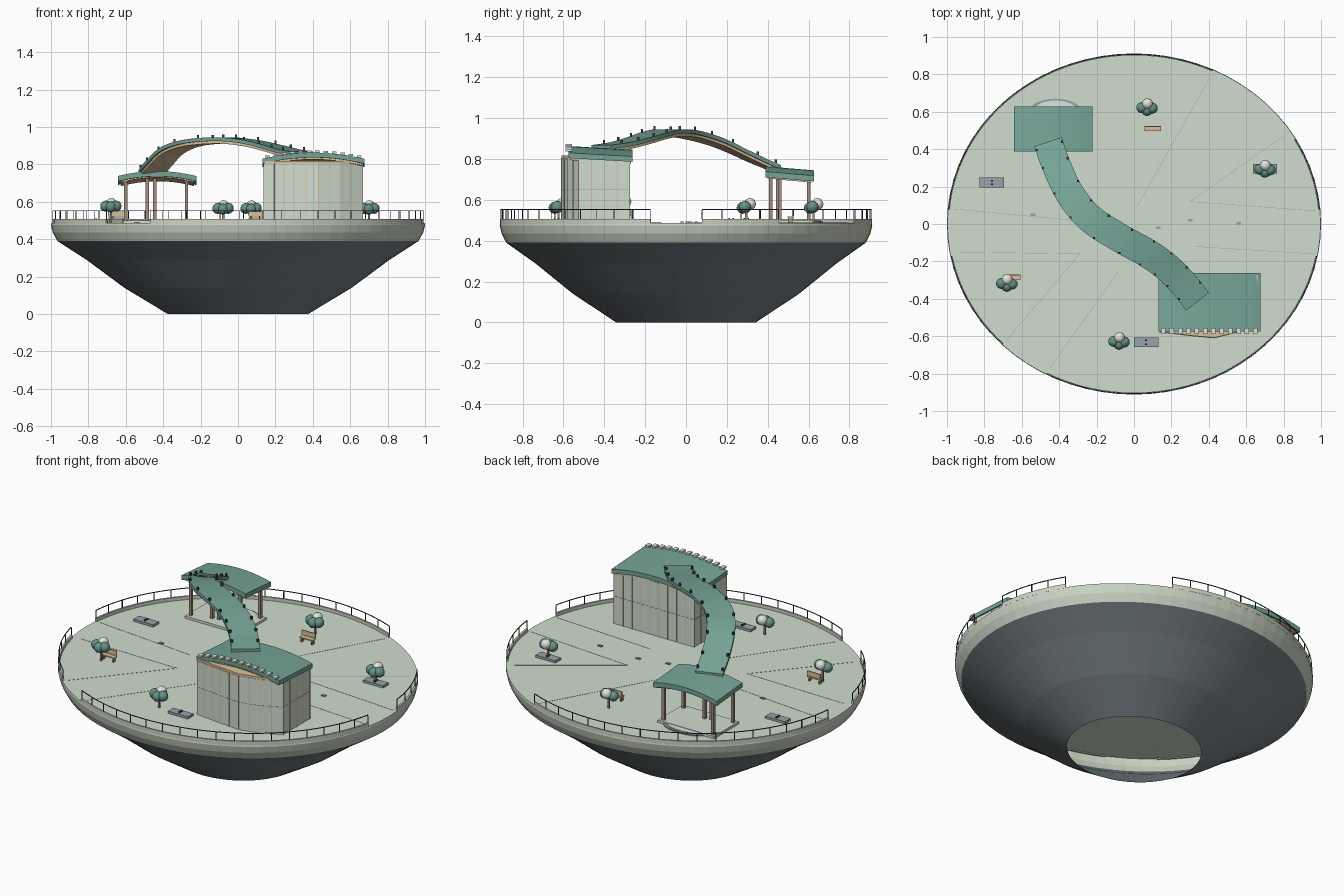
import bpy, bmesh, math
from mathutils import Vector

if "Cube" in bpy.data.objects:
    bpy.data.objects.remove(bpy.data.objects["Cube"])

RY = 0.912     # depth to width ratio of the plan ellipse
DECK = 0.487   # walking level


def colour(name, r, g, b):
    m = bpy.data.materials.new(name)
    m.diffuse_color = (r, g, b, 1)
    m.use_nodes = True
    m.node_tree.nodes["Principled BSDF"].inputs["Base Color"].default_value = m.diffuse_color
    return m


RIM = colour("rim stone", 0.6, 0.66, 0.55)
PALE = colour("pale sage", 0.64, 0.72, 0.62)
HULL = colour("dark hull", 0.19, 0.225, 0.245)
GREEN = colour("roof green", 0.18, 0.37, 0.31)
TAN = colour("light wood", 0.72, 0.53, 0.32)
BROWN = colour("post brown", 0.36, 0.27, 0.19)
SLATE = colour("slate", 0.3, 0.37, 0.4)
DARK = colour("dark metal", 0.045, 0.058, 0.06)
LEAF = colour("leaf green", 0.13, 0.28, 0.24)
WHITE = colour("off white", 0.74, 0.77, 0.7)


def finish(bm, name, *mats, smooth=False, recalc=True):
    if recalc:
        bmesh.ops.recalc_face_normals(bm, faces=bm.faces[:])
    me = bpy.data.meshes.new(name)
    bm.to_mesh(me)
    bm.free()
    for m in mats:
        me.materials.append(m)
    for p in me.polygons:
        p.use_smooth = smooth
    ob = bpy.data.objects.new(name, me)
    bpy.context.collection.objects.link(ob)
    return ob


def add_box(bm, c, s, rot=0.0):
    ca, sa = math.cos(rot), math.sin(rot)
    for v in bmesh.ops.create_cube(bm, size=1)["verts"]:
        x, y, z = v.co.x * s[0], v.co.y * s[1], v.co.z * s[2]
        v.co = (c[0] + x * ca - y * sa, c[1] + x * sa + y * ca, c[2] + z)


def boxes(name, mat, items):
    bm = bmesh.new()
    for it in items:
        add_box(bm, *it)
    return finish(bm, name, mat)


def loft(name, mat, rings, caps=True):
    """Skin a row of closed point rings."""
    bm = bmesh.new()
    rows = [[bm.verts.new(p) for p in r] for r in rings]
    n = len(rows[0])
    for a, b in zip(rows, rows[1:]):
        for i in range(n):
            j = (i + 1) % n
            bm.faces.new((a[i], a[j], b[j], b[i]))
    if caps:
        bm.faces.new(rows[0])
        bm.faces.new(rows[-1])
    return finish(bm, name, mat)


def oval(r, z, n=72, c=(0, 0), ry=None):
    ry = r * RY if ry is None else ry
    return [(c[0] + r * math.cos(math.tau * i / n), c[1] + ry * math.sin(math.tau * i / n), z) for i in range(n)]


def prism(name, mat, pts, z0, z1):
    return loft(name, mat, [[(x, y, z0) for x, y in pts], [(x, y, z1) for x, y in pts]])


def around(deg, r=1.0):
    a = math.radians(deg)
    return r * math.cos(a), r * RY * math.sin(a)


# Open bowl, pale rim and deck
loft("hull", HULL, [oval(r, z) for r, z in ((0.375, 0), (0.607, 0.14), (0.81, 0.29), (0.965, 0.39))], caps=False)
loft("rim", RIM, [oval(r, z) for r, z in ((0.965, 0.39), (0.99, 0.435), (1, 0.475), (0.998, DECK))], caps=False)
bm = bmesh.new()
bm.faces.new([bm.verts.new(p) for p in oval(0.998, DECK)])
finish(bm, "deck", PALE, recalc=False)

# Curb and thin railing on each arc between the entrances
posts = []
for a0, a1 in ((5, 30), (65, 175), (191, 225), (242, 349)):
    n = max(2, round((a1 - a0) / 3))
    angs = [a0 + (a1 - a0) * i / n for i in range(n + 1)]
    loft("curb", RIM, [[(*around(a, r), z) for r, z in
         ((0.988, DECK - 0.005), (0.999, DECK - 0.005), (0.999, 0.507), (0.988, 0.507))] for a in angs])
    loft("top_rail", DARK, [[(*around(a, r), z) for r, z in
         ((0.992, 0.551), (0.996, 0.551), (0.996, 0.555), (0.992, 0.555))] for a in angs])
    m = max(2, round((a1 - a0) / 6))
    for i in range(m + 1):
        posts.append(((*around(a0 + (a1 - a0) * i / m, 0.994), 0.528), (0.004, 0.004, 0.045)))
boxes("rail_posts", DARK, posts)


# Paving seams and small floor plates
def bar(p, q, w, z, h):
    d = Vector(q) - Vector(p)
    return ((p[0] + q[0]) / 2, (p[1] + q[1]) / 2, z), (d.length, w, h), math.atan2(d.y, d.x)


seams = [((-0.96, 0.08), (-0.33, 0.02)), ((-0.93, -0.15), (-0.29, -0.16)), ((-0.68, -0.62), (-0.29, -0.16)),
         ((-0.45, -0.77), (-0.08, -0.25)), ((0.41, 0.79), (0.02, 0.1)), ((0.8, 0.47), (0.3, 0.12)),
         ((0.97, 0.07), (0.3, 0.12)), ((0.96, -0.16), (0.32, -0.12))]
boxes("paving_seams", SLATE, [bar(p, q, 0.002, DECK + 0.0005, 0.001) for p, q in seams])
boxes("floor_plates", SLATE, [((x, y, DECK + 0.003), (0.025, 0.014, 0.006))
      for x, y in ((-0.54, 0.05), (0.13, -0.02), (0.3, 0.02), (0.56, 0.005))])


# Arched roof slab: crest along x, slight tilt along y
def arched_roof(name, mat, x0, x1, y0, y1, edge, rise, tilt, thick):
    rings = []
    for i in range(17):
        t = i / 16
        x, z = x0 + (x1 - x0) * t, edge + rise * (1 - (2 * t - 1) ** 2)
        rings.append([(x, y0, z - thick), (x, y1, z - tilt - thick), (x, y1, z - tilt), (x, y0, z)])
    return loft(name, mat, rings)


# Building with a gently bowed front
plan = [(0.138, -0.578), (0.3, -0.598), (0.43, -0.61), (0.55, -0.58), (0.665, -0.525), (0.665, -0.275), (0.138, -0.275)]
prism("building_walls", PALE, plan, DECK, 0.805)
prism("building_trim", TAN, [(0.4 + (x - 0.4) * 0.99, -0.43 + (y + 0.43) * 0.99) for x, y in plan], 0.805, 0.818)
mull, cross = [], []
for p, q in zip(plan, plan[1:] + plan[:1]):
    n = max(2, round((Vector(q) - Vector(p)).length / 0.06))
    rot = math.atan2(q[1] - p[1], q[0] - p[0])
    for i in range(n):
        t = i / n
        mull.append(((p[0] + (q[0] - p[0]) * t, p[1] + (q[1] - p[1]) * t, 0.645), (0.004, 0.004, 0.32), rot))
    cross.append(bar(p, q, 0.002, 0.65, 0.002))
boxes("wall_mullions", TAN, mull)
boxes("wall_cross_seam", SLATE, cross)
arched_roof("building_soffit", TAN, 0.14, 0.66, -0.565, -0.27, 0.806, 0.033, 0.018, 0.012)
arched_roof("building_roof", GREEN, 0.13, 0.675, -0.575, -0.262, 0.83, 0.033, 0.018, 0.026)
teeth = []
for i in range(12):
    t = (i + 0.6) / 12.2
    teeth.append(((0.13 + 0.545 * t, -0.573, 0.836 + 0.033 * (1 - (2 * t - 1) ** 2)), (0.024, 0.032, 0.01)))
boxes("roof_battens", WHITE, teeth)

# Open pavilion
boxes("pavilion_base", PALE, [((-0.435, 0.505, DECK + 0.007), (0.37, 0.235, 0.015))])
for nm, mat, r, z in (("step_lower", SLATE, 0.14, 0.006), ("step_upper", WHITE, 0.12, 0.012)):
    prism(nm, mat, [p[:2] for p in oval(r, 0, 32, (-0.42, 0.6), r * 0.5)], DECK, DECK + z)
spots = [(x, y) for x in (-0.6, -0.275) for y in (0.415, 0.6)] + [(-0.485, 0.45), (-0.445, 0.46)]
boxes("pavilion_posts", BROWN, [((x, y, 0.605), (0.017, 0.017, 0.24)) for x, y in spots])
arched_roof("pavilion_soffit", TAN, -0.625, -0.235, 0.4, 0.615, 0.712, 0.026, 0.02, 0.008)
arched_roof("pavilion_roof", GREEN, -0.642, -0.223, 0.388, 0.627, 0.738, 0.026, 0.02, 0.028)

# Arching S-shaped ribbon between the two roofs
keys = [Vector(p) for p in ((-0.46, 0.44, 0.77), (-0.42, 0.325, 0.82), (-0.345, 0.165, 0.893), (-0.235, 0.03, 0.933),
        (-0.075, -0.075, 0.945), (0.07, -0.155, 0.93), (0.175, -0.23, 0.906), (0.265, -0.32, 0.882), (0.34, -0.415, 0.868))]
ext = [2 * keys[0] - keys[1]] + keys + [2 * keys[-1] - keys[-2]]
path = []
for i in range(1, len(ext) - 2):
    a, b, c, d = ext[i - 1:i + 3]
    for k in range(5):
        t = k / 5
        path.append(0.5 * (2 * b + (c - a) * t + (2 * a - 5 * b + 4 * c - d) * t * t + (3 * b - a - 3 * c + d) * t ** 3))
path.append(keys[-1])
sides = []
for i in range(len(path)):
    d = path[min(i + 1, len(path) - 1)] - path[max(i - 1, 0)]
    sides.append(Vector((-d.y, d.x, 0)).normalized())


def ribbon(name, mat, half, top, bottom):
    up = Vector((0, 0, 1))
    loft(name, mat, [[p - s * half + up * bottom, p + s * half + up * bottom, p + s * half + up * top,
         p - s * half + up * top] for p, s in zip(path, sides)])


ribbon("ribbon_top", GREEN, 0.077, 0.0, -0.02)
ribbon("ribbon_soffit", TAN, 0.066, -0.02, -0.034)
studs = []
for i in range(1, len(path) - 1, 4):
    for s in (-1, 1):
        p = path[i] + sides[i] * 0.071 * s
        studs.append(((p.x, p.y, p.z + 0.008), (0.011, 0.011, 0.017)))
boxes("ribbon_lights", DARK, studs)

# Trees: trunk, three leaf balls and a pale crown
for x, y in ((-0.68, -0.315), (0.07, 0.625), (0.7, 0.295), (-0.08, -0.625)):
    up = 0.012 if x < -0.5 else 0.0
    boxes("tree_trunk", BROWN, [((x, y, 0.52), (0.01, 0.01, 0.08))])
    for nm, mat, balls in (("tree_leaves", LEAF, ((-0.028, -0.003, 0), (0.028, -0.006, 0), (0, -0.018, -0.004))),
                           ("tree_crown", WHITE, ((0.002, 0.018, 0.014),))):
        bm = bmesh.new()
        for bx, by, bz in balls:
            vs = bmesh.ops.create_icosphere(bm, subdivisions=2, radius=0.03)["verts"]
            bmesh.ops.translate(bm, verts=vs, vec=(x + bx, y + by, 0.565 + up + bz))
        finish(bm, nm, mat, smooth=True)

# Benches
for x, y in ((0.1, 0.51), (-0.65, -0.285)):
    boxes("bench", TAN, [((x, y, 0.514), (0.088, 0.028, 0.007)), ((x, y + 0.012, 0.535), (0.088, 0.006, 0.028))])
    boxes("bench_legs", BROWN, [((x + s * 0.034, y, 0.498), (0.007, 0.022, 0.026)) for s in (-1, 1)])

# Low planters
for x, y in ((-0.76, 0.222), (0.065, -0.632), (0.7, 0.295)):
    boxes("planter", SLATE, [((x, y, DECK + 0.007), (0.13, 0.052, 0.014))])
    boxes("planter_knobs", DARK, [((x, y + s * 0.01, DECK + 0.018), (0.01, 0.008, 0.01)) for s in (-1, 1)])
